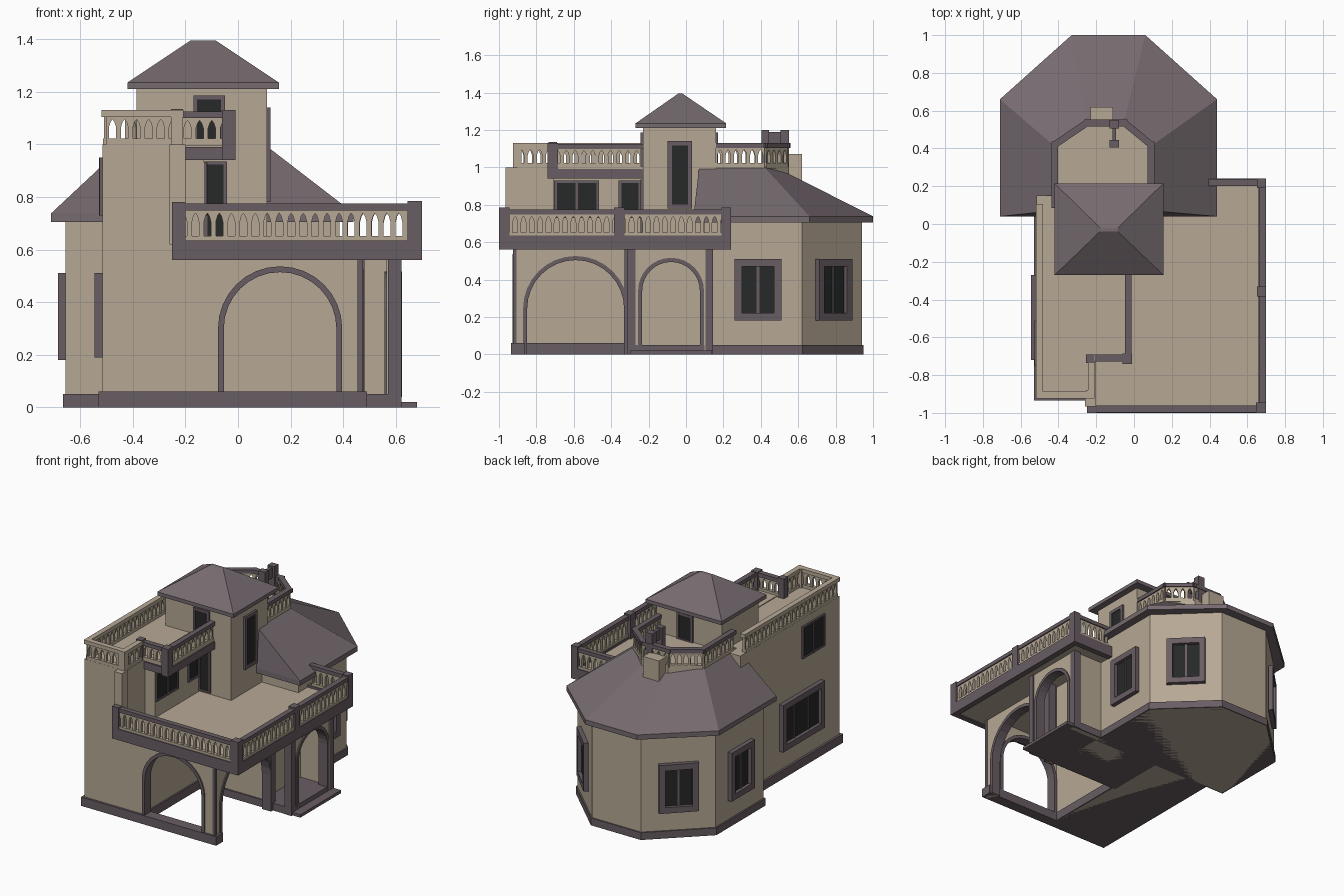
import bpy, bmesh, math
from mathutils import Matrix, Vector

if "Cube" in bpy.data.objects:
    bpy.data.objects.remove(bpy.data.objects["Cube"])


def material(name, r, g, b):
    m = bpy.data.materials.new(name)
    m.diffuse_color = (r, g, b, 1)
    m.use_nodes = True
    m.node_tree.nodes["Principled BSDF"].inputs["Base Color"].default_value = m.diffuse_color
    return m


STUCCO = material("beige stucco", .47, .395, .30)
ROOF = material("mauve roof", .18, .145, .16)
TRIM = material("purple grey trim", .14, .11, .125)
GLASS = material("dark glass", .02, .021, .021)


def finish(bm, name, mat):
    bmesh.ops.recalc_face_normals(bm, faces=bm.faces)
    me = bpy.data.meshes.new(name)
    bm.to_mesh(me)
    bm.free()
    me.materials.append(mat)
    ob = bpy.data.objects.new(name, me)
    bpy.context.collection.objects.link(ob)
    return ob


def add_loft(bm, rings):
    vs = [[bm.verts.new(p) for p in r] for r in rings]
    n = len(vs[0])
    for a, b in zip(vs, vs[1:]):
        for i in range(n):
            bm.faces.new((a[i], a[(i + 1) % n], b[(i + 1) % n], b[i]))
    bm.faces.new(vs[0][::-1])
    bm.faces.new(vs[-1])


def add_slab(bm, pts, y0, y1, mat=Matrix()):
    """Outline in local XZ, extruded along local Y."""
    add_loft(bm, [[mat @ Vector((x, y, z)) for x, z in pts] for y in (y0, y1)])


def add_box(bm, x0, x1, y0, y1, z0, z1, mat=Matrix()):
    add_slab(bm, [(x0, z0), (x1, z0), (x1, z1), (x0, z1)], y0, y1, mat)


def boxes(name, mat, *dims):
    bm = bmesh.new()
    for d in dims:
        add_box(bm, *d)
    return finish(bm, name, mat)


def prism(name, mat, plan, z0, z1):
    bm = bmesh.new()
    add_loft(bm, [[(x, y, z) for x, y in plan] for z in (z0, z1)])
    return finish(bm, name, mat)


def along(p, q):
    d = Vector((q[0] - p[0], q[1] - p[1], 0))
    return Matrix.Translation((p[0], p[1], 0)) @ Matrix.Rotation(math.atan2(d.y, d.x), 4, 'Z'), d.length


def balustrade(name, path, z0, z1, rail_mat, rail=.026, bay=.045):
    """Lancet-arched panels with a rail on top, following a path."""
    panel, rails = bmesh.new(), bmesh.new()
    h = z1 - rail - z0
    for p, q in zip(path, path[1:]):
        m, length = along(p, q)
        n = max(2, round(length / bay))
        w = length / n
        half = [(0, 0), (.2, 0), (.2, .58), (.34, .8), (.5, .9), (.5, 1), (0, 1)]
        for i in range(n):
            for side in (1, -1):
                c = (i if side == 1 else i + 1) * w
                add_slab(panel, [(c + side * x * w, z0 + z * h) for x, z in half], -.01, .01, m)
        add_box(panel, 0, length, -.014, .014, z0 - .015, z0 + .012, m)
        add_box(rails, -.016, length + .016, -.018, .018, z1 - rail, z1, m)
    finish(panel, name + "_panels", STUCCO)
    finish(rails, name + "_rail", rail_mat)


def arch_points(c, r, spring, base, n=16):
    arc = [(c - r * math.cos(math.pi * i / n), spring + r * math.sin(math.pi * i / n)) for i in range(n + 1)]
    return [(c - r, base)] + arc + [(c + r, base)]


def arch_wall(name, p, q, c, r, spring, base, top, thick=.05):
    """Wall from p to q with a round-arched opening and a trim band."""
    m, length = along(p, q)
    wall, trim = bmesh.new(), bmesh.new()
    hole = arch_points(c, r, spring, base)
    add_slab(wall, [(0, base)] + hole + [(length, base), (length, top), (0, top)], 0, thick, m)
    add_slab(trim, arch_points(c, r + .016, spring, base) + arch_points(c, r - .006, spring, base)[::-1],
             -.008, thick + .008, m)
    finish(wall, name + "_wall", STUCCO)
    finish(trim, name + "_trim", TRIM)


def window(name, x, y, z0, z1, w, angle, f=.04, panes=2, depth=.03):
    """Glass plate with a raised frame; angle 0 faces the front."""
    m = Matrix.Translation((x, y, 0)) @ Matrix.Rotation(math.radians(angle), 4, 'Z')
    h = w / 2
    g, fr = bmesh.new(), bmesh.new()
    add_box(g, -h + f / 2, h - f / 2, -.007, .001, z0 + f / 2, z1 - f / 2, m)
    for a, b, c, d in ((-h, -h + f, z0, z1), (h - f, h, z0, z1), (-h, h, z0, z0 + f), (-h, h, z1 - f, z1)):
        add_box(fr, a, b, -depth, 0, c, d, m)
    for i in range(1, panes):
        c = -h + w * i / panes
        add_box(fr, c - .007, c + .007, -.014, 0, z0, z1, m)
    finish(g, name + "_glass", GLASS)
    finish(fr, name + "_frame", TRIM)


# Rear wing with chamfered back corners
wing = [(-.655, .10), (.385, .10), (.385, .62), (.05, .94), (-.32, .94), (-.655, .62)]
prism("rear_wing", STUCCO, wing, 0, .72)
prism("rear_wing_plinth", TRIM, [(-.135 + (x + .135) * 1.02, .5 + (y - .5) * 1.02) for x, y in wing], 0, .05)
eave = [(-.71, .04), (.44, .04), (.44, .66), (.06, 1), (-.33, 1), (-.71, .66)]
deck = [(-.43, .07), (.10, .07), (.10, .42), (-.05, .55), (-.25, .55), (-.43, .42)]
bm = bmesh.new()
add_loft(bm, [[(x, y, .705) for x, y in eave], [(x, y, .738) for x, y in eave],
              [(x, y, .965 if y > .5 else 1.0) for x, y in deck]])
finish(bm, "rear_wing_roof", ROOF)
prism("rear_terrace_floor", STUCCO, deck, .93, 1.005)
boxes("chimney", STUCCO, (-.23, -.11, .54, .62, .85, 1.07))

# Main house blocks
boxes("main_house", STUCCO,
      (-.515, -.08, -.92, .15, 0, .60), (-.515, -.205, -.92, .15, .6, 1.0),
      (-.515, -.13, -.71, .15, .6, 1.0), (-.26, -.20, -.965, -.9, .62, 1.0))
boxes("porch_inner_block", STUCCO, (-.1, .4, -.30, .13, 0, .58), (.38, .62, .10, .13, 0, .58))
boxes("upper_terrace_floor", STUCCO, (-.2, -.02, -.71, -.22, .985, 1.005))
boxes("upper_terrace_edge", TRIM, (-.2, -.012, -.725, -.70, .94, .99), (-.05, -.012, -.72, -.23, .94, .99))

# Base
boxes("house_plinth", TRIM, (-.53, -.07, -.935, .15, 0, .06), (-.1, .49, -.935, -.86, 0, .06),
      (-.1, .62, -.31, .14, 0, .05))
boxes("entrance_step", TRIM, (-.07, .68, -.30, .14, 0, .02))

# Porch arches and pillars
arch_wall("front_arch", (-.1, -.92), (.47, -.92), .26, .22, .30, .05, .58)
arch_wall("side_arch", (.47, -.92), (.47, -.31), .33, .265, .245, 0, .58)
arch_wall("entrance_arch", (.615, -.29), (.615, .13), .21, .16, .34, .04, .58)
boxes("porch_pillars", TRIM, (.42, .48, -.33, -.28, 0, .58), (.57, .622, -.312, -.27, 0, .58),
      (.57, .622, .105, .145, 0, .58), (.455, .476, -.926, -.905, 0, .58))

# Large balcony
boxes("balcony_floor", STUCCO, (-.24, .68, -.98, .10, .565, .62), (.3, .68, .05, .22, .565, .62))
boxes("balcony_band", TRIM, (-.25, .70, -1, -.96, .56, .635), (.66, .70, -1, .24, .56, .635),
      (.37, .70, .20, .24, .56, .635), (-.25, -.21, -1, -.92, .56, .635))
balustrade("balcony", [(-.23, -.93), (-.23, -.98), (.68, -.98), (.68, .22), (.41, .22)], .64, .775, TRIM)
boxes("balcony_posts", TRIM, (-.25, -.20, -1, -.95, .57, .78), (.645, .70, -1, -.945, .57, .785),
      (.65, .70, -.385, -.33, .57, .785), (.65, .70, .19, .24, .57, .785))

# Upper terrace balustrades
balustrade("upper_left", [(-.5, .09), (-.5, -.905), (-.225, -.905), (-.225, -.71)], 1.01, 1.13, STUCCO)
balustrade("upper_right", [(-.215, -.71), (-.03, -.71), (-.03, -.24)], 1.01, 1.125, TRIM)
boxes("upper_corner_posts", TRIM, (-.06, -.01, -.74, -.685, .94, 1.13), (-.255, -.21, -.735, -.69, 1, 1.135))
boxes("upper_front_post", STUCCO, (-.255, -.21, -.925, -.88, 1, 1.13))

# Rear terrace balustrade and short divider
balustrade("rear_terrace", [(.09, .16), (.09, .42), (-.05, .535), (-.25, .535), (-.42, .42), (-.42, .10)],
           1.01, 1.13, TRIM)
boxes("terrace_divider", TRIM, (-.13, -.08, .405, .445, 1, 1.2), (-.13, -.08, .505, .55, 1, 1.2),
      (-.115, -.095, .42, .53, 1.12, 1.19))

# Stair tower and its hipped roof
boxes("stair_tower", STUCCO, (-.385, .11, -.23, .16, .58, 1.22))
bm = bmesh.new()
add_loft(bm, [[(x, y, z) for x, y in ((a, c), (b, c), (b, d), (a, d))] for a, b, c, d, z in
              ((-.42, .155, -.27, .215, 1.21), (-.42, .155, -.27, .215, 1.235),
               (-.18, -.085, -.04, -.02, 1.395))])
finish(bm, "stair_tower_roof", ROOF)

# Rear wing windows
window("wing_right_window", .385, .385, .18, .51, .25, 90)
window("wing_left_window", -.655, .36, .18, .51, .25, -90)
window("wing_back_right_window", .2175, .78, .18, .51, .25, 135)
window("wing_back_left_window", -.4875, .78, .18, .51, .25, -135)

# House and tower windows
window("lower_left_window", -.515, -.495, .19, .51, .45, -90, panes=3)
window("upper_left_window", -.515, -.63, .73, .95, .24, -90, f=.012, depth=.012)
window("room_window", -.13, -.585, .73, .93, .24, 90, f=.014, depth=.012)
window("room_small_window", -.13, -.30, .73, .93, .12, 90, f=.014, panes=1, depth=.012)
window("tower_lower_door", -.085, -.23, .63, .935, .085, 0, f=.012, panes=1, depth=.012)
window("tower_terrace_door", -.11, -.23, 1.0, 1.185, .12, 0, f=.014, panes=1, depth=.012)
window("tower_back_door", -.11, .16, 1.0, 1.185, .12, 180, f=.014, panes=1, depth=.012)
window("tower_right_window", .11, -.033, .78, 1.14, .13, 90, f=.022, panes=1, depth=.014)
